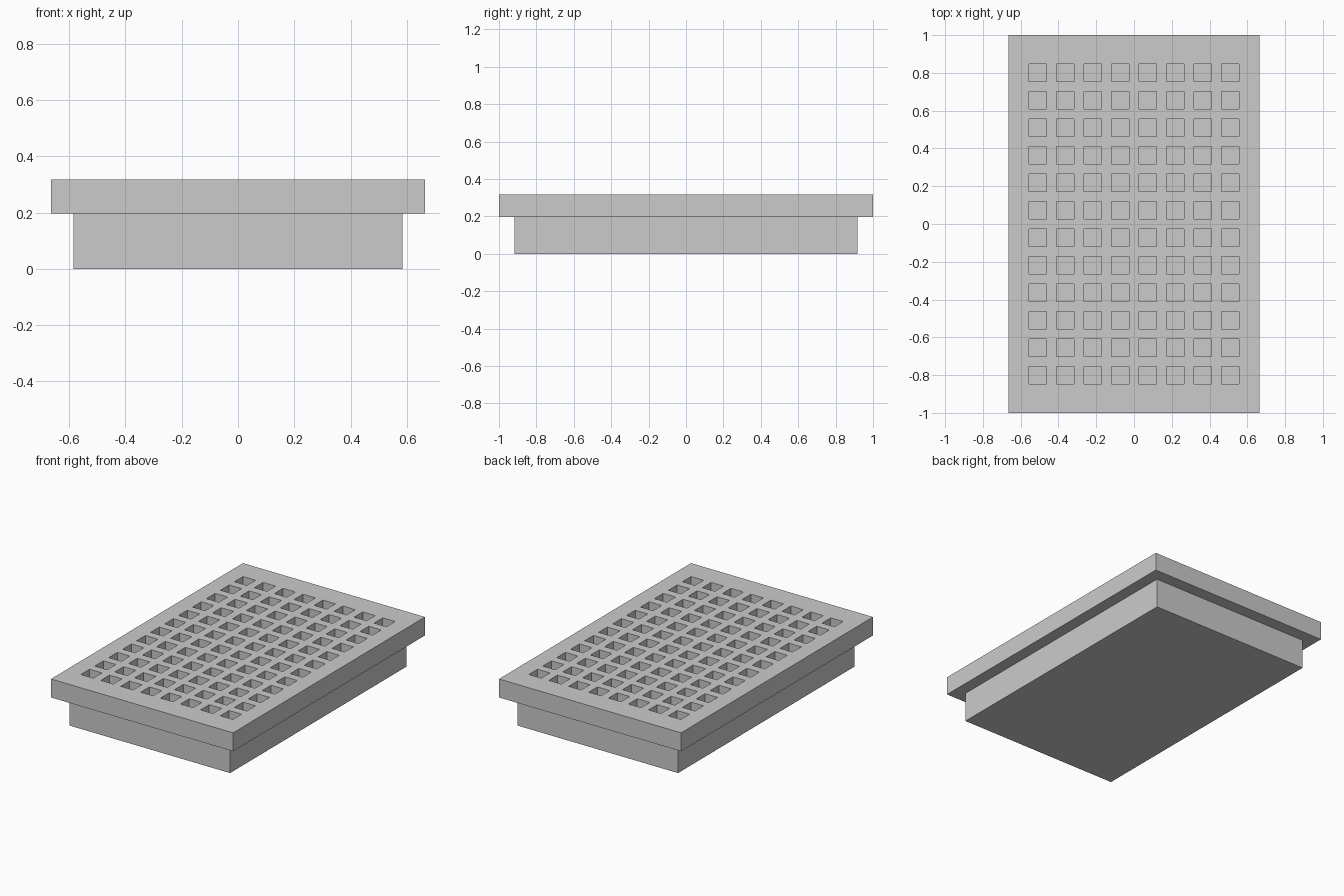
import bpy
import bmesh

if "Cube" in bpy.data.objects:
    bpy.data.objects.remove(bpy.data.objects["Cube"])

HALF_X, HALF_Y = 0.664, 1.0
BASE_X, BASE_Y = 0.585, 0.918
SEAM, TOP = 0.196, 0.318
COLS, ROWS, PITCH, HOLE = 8, 12, 0.1455, 0.091

grey = bpy.data.materials.new("plain grey")
grey.use_nodes = True
grey.diffuse_color = (0.6, 0.6, 0.6, 1)
grey.node_tree.nodes["Principled BSDF"].inputs["Base Color"].default_value = grey.diffuse_color


def add_object(name, bm):
    bmesh.ops.recalc_face_normals(bm, faces=bm.faces)
    mesh = bpy.data.meshes.new(name)
    bm.to_mesh(mesh)
    bm.free()
    mesh.materials.append(grey)
    obj = bpy.data.objects.new(name, mesh)
    bpy.context.collection.objects.link(obj)
    return obj


def grid_lines(half, count):
    """Outer edges plus both edges of every hole along one axis."""
    lines = [-half]
    for i in range(count):
        centre = (i - (count - 1) / 2) * PITCH
        lines += [centre - HOLE / 2, centre + HOLE / 2]
    return lines + [half]


# Solid lower block, which also closes the bottom of the holes
bm = bmesh.new()
bmesh.ops.create_cube(bm, size=1)
for v in bm.verts:
    v.co = (v.co.x * 2 * BASE_X, v.co.y * 2 * BASE_Y, (v.co.z + 0.5) * SEAM)
add_object("base_block", bm)

# Perforated top plate: a flat sheet with square openings, extruded upwards
xs, ys = grid_lines(HALF_X, COLS), grid_lines(HALF_Y, ROWS)
bm = bmesh.new()
verts = [[bm.verts.new((x, y, SEAM)) for y in ys] for x in xs]
for i in range(len(xs) - 1):
    for j in range(len(ys) - 1):
        if i % 2 and j % 2:
            continue  # opening
        bm.faces.new((verts[i][j], verts[i + 1][j], verts[i + 1][j + 1], verts[i][j + 1]))
sheet = bm.faces[:]
result = bmesh.ops.extrude_face_region(bm, geom=sheet, use_keep_orig=True)
raised = [g for g in result["geom"] if isinstance(g, bmesh.types.BMVert)]
bmesh.ops.translate(bm, verts=raised, vec=(0, 0, TOP - SEAM))
add_object("perforated_top_plate", bm)
